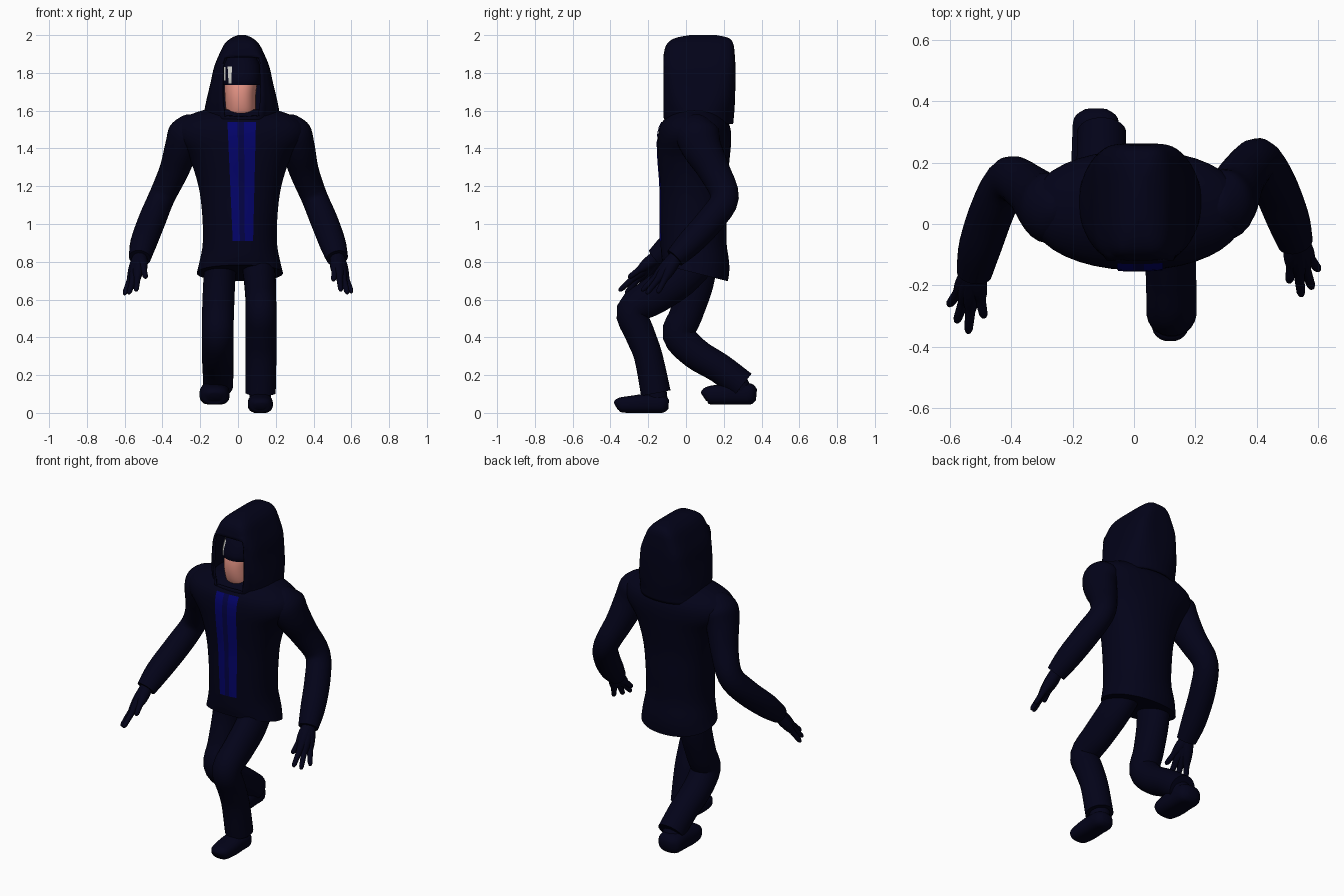
import bpy, bmesh, math
from mathutils import Vector
from mathutils.bvhtree import BVHTree

if "Cube" in bpy.data.objects:
    bpy.data.objects.remove(bpy.data.objects["Cube"])


def material(name, rgb):
    m = bpy.data.materials.new(name)
    m.diffuse_color = (*rgb, 1)
    m.use_nodes = True
    m.node_tree.nodes["Principled BSDF"].inputs["Base Color"].default_value = m.diffuse_color
    return m


NAVY = material("dark navy cloth", (0.0008, 0.0008, 0.0095))
BLUE = material("bright blue", (0.001, 0.001, 0.145))
DEEP = material("deep blue", (0.001, 0.001, 0.06))
SKIN = material("skin", (0.9, 0.34, 0.27))
PALE = material("pale grey", (0.65, 0.65, 0.61))


def spline(pts, sub):
    """Catmull-Rom through tuples of any length."""
    p = [pts[0]] + list(pts) + [pts[-1]]
    out = []
    for i in range(1, len(p) - 2):
        for k in range(sub):
            t = k / sub
            out.append([0.5 * (2 * b + (c - a) * t + (2 * a - 5 * b + 4 * c - d) * t * t
                               + (3 * b - a - 3 * c + d) * t ** 3)
                        for a, b, c, d in zip(*p[i - 1:i + 3])])
    return out + [list(pts[-1])]


def finish(name, bm, mat):
    bmesh.ops.recalc_face_normals(bm, faces=bm.faces)
    me = bpy.data.meshes.new(name)
    bm.to_mesh(me)
    bm.free()
    ob = bpy.data.objects.new(name, me)
    bpy.context.collection.objects.link(ob)
    me.materials.append(mat)
    bpy.ops.object.select_all(action='DESELECT')
    ob.select_set(True)
    bpy.context.view_layer.objects.active = ob
    bpy.ops.object.shade_smooth_by_angle(angle=math.radians(50))
    return ob


def loft(pts, n=24, power=lambda z: 2.0, sub=4, flat=False, caps=(True, True)):
    """Rings (x, y, z, radius_a, radius_b) swept along a smooth path; power(z) sets squareness."""
    bm = bmesh.new()
    path = spline(pts, sub)
    rings = []
    for i, (x, y, z, a, b) in enumerate(path):
        c = Vector((x, y, z))
        lo, hi = path[max(i - 1, 0)], path[min(i + 1, len(path) - 1)]
        t = Vector((0, 0, 1)) if flat else (Vector(hi[:3]) - Vector(lo[:3])).normalized()
        u = Vector((1, 0, 0))
        u = (u - t * u.dot(t)).normalized()
        v = t.cross(u)
        ring = []
        for k in range(n):
            w = 2 * math.pi * (k + 0.5) / n
            cs, sn = math.cos(w), math.sin(w)
            cs = math.copysign(abs(cs) ** (2 / power(z)), cs)
            sn = math.copysign(abs(sn) ** (2 / power(z)), sn)
            ring.append(bm.verts.new(c + u * a * cs + v * b * sn))
        rings.append(ring)
    for r, s in zip(rings, rings[1:]):
        for k in range(n):
            bm.faces.new((r[k], r[(k + 1) % n], s[(k + 1) % n], s[k]))
    if caps[0]:
        bm.faces.new(rings[0])
    if caps[1]:
        bm.faces.new(rings[-1])
    return bm


def strip(name, target, top, bottom, mat, rows=24, lift=0.005):
    """Thin plate laid on the front of target; top/bottom = (x0, x1, z)."""
    me = target.data
    tree = BVHTree.FromPolygons([v.co for v in me.vertices],
                                [p.vertices[:] for p in me.polygons])
    bm = bmesh.new()
    grid = []
    for i in range(rows + 1):
        x0, x1, z = [a + (b - a) * i / rows for a, b in zip(top, bottom)]
        row = []
        for k in range(4):
            x = x0 + (x1 - x0) * k / 3
            hit = tree.ray_cast(Vector((x, -1, z)), Vector((0, 1, 0)))[0]
            row.append(bm.verts.new((x, (hit.y if hit else 0) - lift, z)))
        grid.append(row)
    for r, s in zip(grid, grid[1:]):
        for k in range(3):
            bm.faces.new((r[k], s[k], s[k + 1], r[k + 1]))
    ob = finish(name, bm, mat)
    # keep the plate facing forward
    if ob.data.polygons[0].normal.y > 0:
        ob.data.flip_normals()
    return ob


# Jacket body with slanted hem
bm = loft([(.01, .05, .74, .228, .172), (.01, .05, .80, .214, .18), (.01, .04, .90, .197, .175),
           (.01, .04, 1.05, .20, .177), (.01, .04, 1.2, .22, .177), (.01, .042, 1.35, .27, .19),
           (.01, .045, 1.45, .345, .195), (.01, .047, 1.52, .345, .185),
           (.01, .05, 1.57, .285, .15), (.012, .055, 1.605, .19, .11)],
          n=40, power=lambda z: 2.15, flat=True)
for v in bm.verts:
    if v.co.z < .85:
        v.co.z -= .25 * (v.co.y - .05) * min(1, (.85 - v.co.z) / .1)
torso = finish("jacket", bm, NAVY)

# Shirt panels down the front
strip("left_shirt_panel", torso, (-.056, -.003, 1.54), (-.028, .01, .91), BLUE)
strip("middle_shirt_panel", torso, (-.003, .032, 1.54), (.01, .036, .91), DEEP)
strip("right_shirt_panel", torso, (.032, .095, 1.54), (.036, .08, .91), BLUE)

# Sleeves with domed shoulders
arms = {
    "right_sleeve": [(.24, .055, 1.55, .02, .02), (.26, .055, 1.535, .065, .075),
                     (.288, .06, 1.48, .1, .115), (.318, .085, 1.40, .09, .105),
                     (.35, .15, 1.28, .078, .085), (.405, .205, 1.14, .07, .075),
                     (.455, .13, 1.02, .073, .075), (.50, .02, .90, .07, .07),
                     (.525, -.06, .82, .058, .054)],
    "left_sleeve": [(-.22, .05, 1.55, .02, .02), (-.24, .05, 1.535, .065, .075),
                    (-.268, .05, 1.48, .1, .115), (-.299, .068, 1.40, .09, .105),
                    (-.34, .11, 1.28, .078, .085), (-.405, .145, 1.14, .07, .075),
                    (-.455, .06, 1.02, .073, .075), (-.50, -.07, .90, .07, .07),
                    (-.52, -.16, .82, .058, .054)]}
for name, pts in arms.items():
    finish(name, loft(pts), NAVY)

# Gloves: fingers share a thick base that forms the palm
hands = {
    "right": ((.525, -.05, .83), [(.505, -.19, .70), (.545, -.235, .645),
                                  (.58, -.21, .63), (.602, -.15, .635)]),
    "left": ((-.52, -.15, .83), [(-.488, -.305, .715), (-.54, -.355, .645),
                                 (-.578, -.32, .63), (-.603, -.265, .625)])}
for side, (wrist, tips) in hands.items():
    w = Vector(wrist)
    for i, tip in enumerate(tips):
        pts = [(*w.lerp(Vector(tip), t), r, r) for t, r in
               ((0, .036), (.3, .034), (.52, .025), (.65, .017), (.93, .014), (1, .005))]
        finish(f"{side}_finger_{i + 1}", loft(pts, n=12, sub=2), NAVY)

# Trouser legs
legs = {
    "right_leg": [(.10, .06, .82, .085, .11), (.115, -.04, .71, .085, .105),
                  (.12, -.17, .62, .082, .1), (.122, -.285, .54, .082, .085),
                  (.122, -.245, .42, .082, .08), (.122, -.20, .3, .082, .076),
                  (.12, -.16, .105, .08, .08)],
    "left_leg": [(-.09, .06, .82, .085, .11), (-.10, .045, .68, .085, .1),
                 (-.106, .0, .52, .085, .088), (-.108, -.038, .415, .084, .088),
                 (-.108, .05, .315, .084, .084), (-.106, .18, .235, .082, .08),
                 (-.105, .298, .145, .08, .08)]}
for name, pts in legs.items():
    finish(name, loft(pts), NAVY)

# Shoes: toe to heel
shoe = [(0, .035, .025, .02), (.02, .042, .055, .038), (.09, .045, .066, .047),
        (.17, .05, .065, .052), (.25, .047, .06, .047), (.28, .045, .03, .025)]
for name, x, y0, lift, wide in (("right_shoe", .118, -.372, 0, 1), ("left_shoe", -.124, .093, .05, 1.2)):
    bm = loft([(x, y0 + d, z * wide + lift - .008 * (wide > 1), a * wide, b * wide)
               for d, z, a, b in shoe], power=lambda z: 2.6)
    for v in bm.verts:
        v.co.z = max(v.co.z, lift - .005 if lift else 0)
    finish(name, bm, NAVY)

# Ankle filling the gap between trouser and shoe
finish("right_ankle", loft([(.118, -.165, .14, .06, .06), (.118, -.155, .05, .055, .06)]), NAVY)
finish("left_ankle", loft([(-.11, .25, .17, .07, .07), (-.115, .30, .10, .065, .06)]), NAVY)

# Head and neck inside the hood
bm = loft([(.015, .04, 1.54, .075, .09), (.015, .025, 1.60, .08, .11), (.012, .02, 1.68, .083, .12),
           (.015, .03, 1.76, .088, .12), (.015, .05, 1.84, .085, .1), (.015, .06, 1.89, .05, .06)],
          n=32, power=lambda z: 2.3, flat=True)
head = finish("head", bm, SKIN)

# Dark hair covering the upper face
bm = loft([(.02, .03, 1.735, .10, .13), (.02, .03, 1.77, .104, .133), (.02, .045, 1.84, .097, .12),
           (.02, .06, 1.91, .06, .08)], n=32, power=lambda z: 2.3, flat=True)
hair = finish("hair", bm, NAVY)
strip("eye_patch", hair, (-.055, -.032, 1.835), (-.05, -.035, 1.745), PALE, rows=8)
strip("side_eye_patch", hair, (-.074, -.066, 1.83), (-.074, -.066, 1.76), PALE, rows=8)

# Hood shell, squarer toward the top, with an open front pulled to a flat plane
bm = loft([(.02, .07, 1.53, .205, .18), (.02, .07, 1.62, .195, .188), (.02, .07, 1.75, .165, .192),
           (.02, .07, 1.83, .147, .192), (.02, .07, 1.90, .119, .188), (.02, .075, 1.955, .09, .175),
           (.02, .085, 1.985, .055, .14), (.02, .09, 2.0, .02, .07)],
          n=48, power=lambda z: 2.2 + 2.2 * min(1, max(0, (z - 1.58) / .25)), flat=True, caps=(False, True))
gone = [f for f in bm.faces if f.calc_center_median().y < 0
        and abs(f.calc_center_median().x - .02) < .1 and 1.575 < f.calc_center_median().z < 1.885]
bmesh.ops.delete(bm, geom=gone, context='FACES')
for v in bm.verts:
    if v.is_boundary and v.co.y < 0 and v.co.z > 1.55:
        v.co.y = -.12
hood = finish("hood", bm, NAVY)
mod = hood.modifiers.new("thickness", 'SOLIDIFY')
mod.thickness = .012
mod.offset = -1
